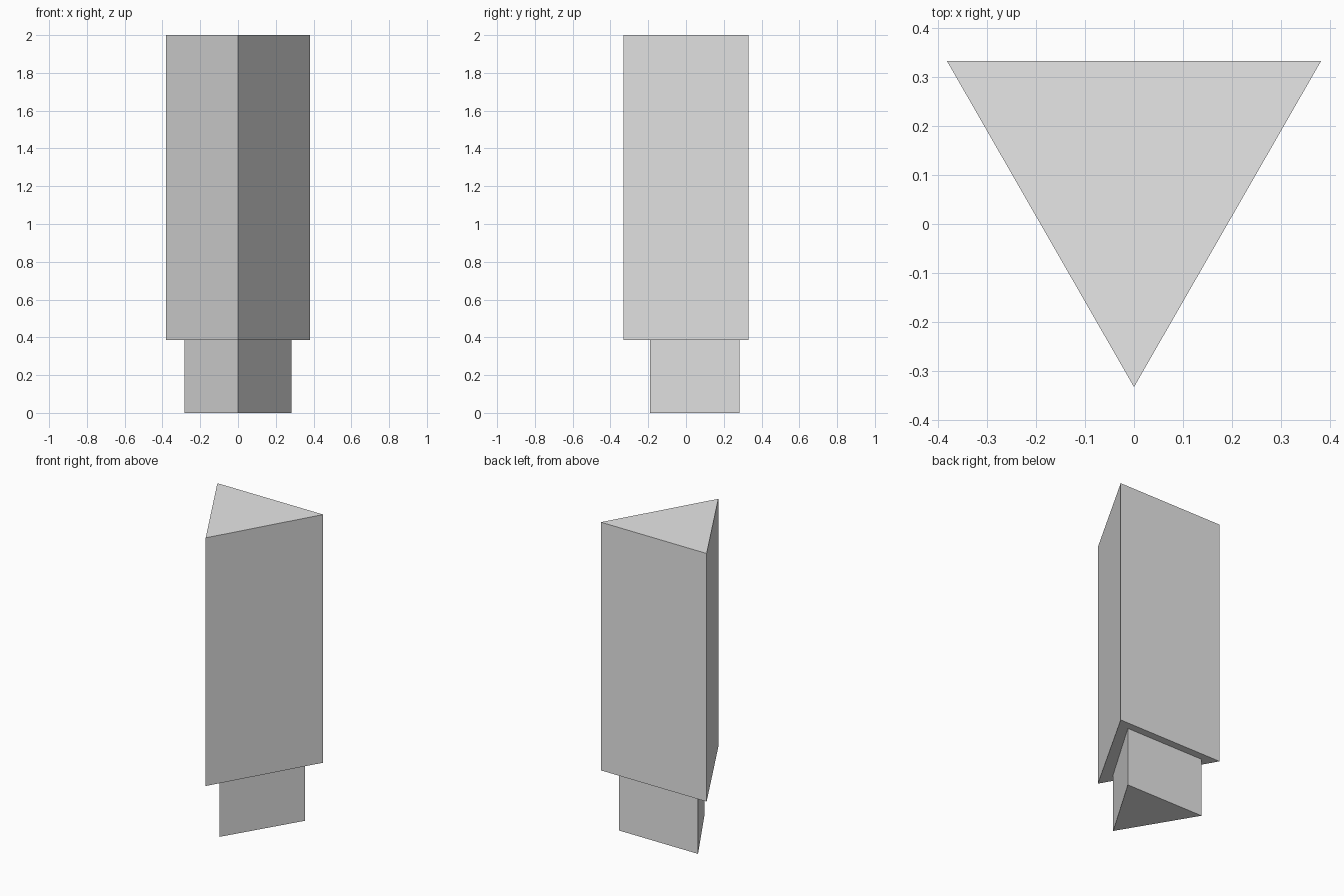
import bpy
import bmesh

cube = bpy.data.objects.get("Cube")
if cube:
    bpy.data.objects.remove(cube, do_unlink=True)

grey = bpy.data.materials.new("light_grey")
grey.use_nodes = True
colour = (0.8, 0.8, 0.8, 1)
grey.diffuse_color = colour
grey.node_tree.nodes["Principled BSDF"].inputs["Base Color"].default_value = colour


def triangular_prism(name, half_width, front, back, bottom, top):
    """Upright prism with one edge at the front and a flat back."""
    bm = bmesh.new()
    outline = [(0, front), (half_width, back), (-half_width, back)]
    base = bm.faces.new([bm.verts.new((x, y, bottom)) for x, y in outline])
    extruded = bmesh.ops.extrude_face_region(bm, geom=[base], use_keep_orig=True)
    verts = [v for v in extruded["geom"] if isinstance(v, bmesh.types.BMVert)]
    bmesh.ops.translate(bm, verts=verts, vec=(0, 0, top - bottom))
    bmesh.ops.recalc_face_normals(bm, faces=bm.faces)
    mesh = bpy.data.meshes.new(name)
    bm.to_mesh(mesh)
    bm.free()
    mesh.materials.append(grey)
    obj = bpy.data.objects.new(name, mesh)
    bpy.context.collection.objects.link(obj)
    return obj


# Tall upper body
triangular_prism("upper_body", 0.381, -0.332, 0.332, 0.385, 2)

# Narrower foot below it
triangular_prism("lower_foot", 0.284, -0.191, 0.282, 0, 0.385)
